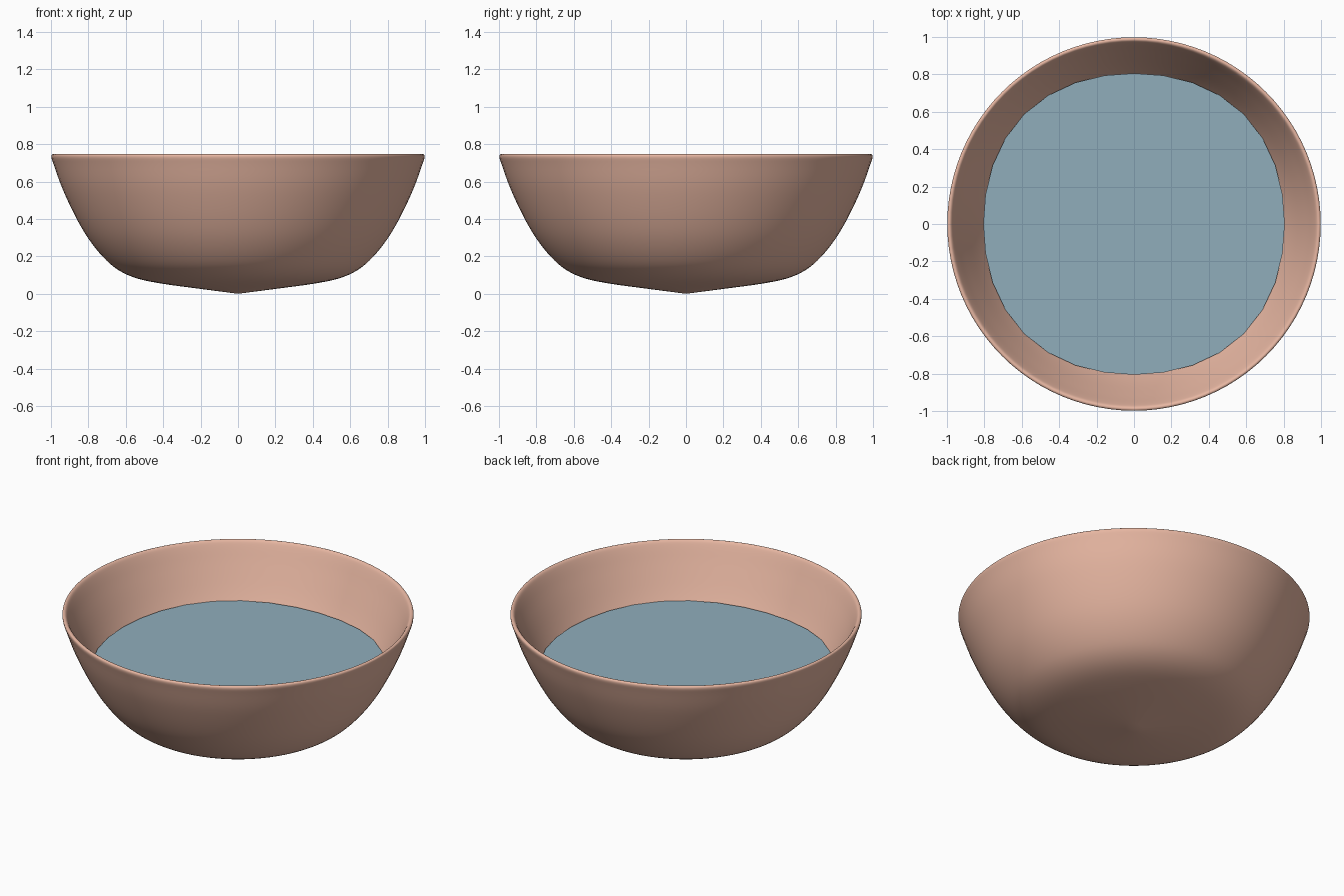
import bpy, bmesh, math
from mathutils import Vector

if "Cube" in bpy.data.objects:
    bpy.data.objects.remove(bpy.data.objects["Cube"])


def material(name, color):
    m = bpy.data.materials.new(name)
    m.diffuse_color = (*color, 1)
    m.use_nodes = True
    m.node_tree.nodes["Principled BSDF"].inputs["Base Color"].default_value = m.diffuse_color
    return m


def make_object(name, bm, mat):
    me = bpy.data.meshes.new(name)
    bm.to_mesh(me)
    bm.free()
    ob = bpy.data.objects.new(name, me)
    bpy.context.collection.objects.link(ob)
    me.materials.append(mat)
    return ob


def smooth_path(pts, steps=4):
    # Catmull-Rom curve through the profile points
    p = [Vector(q) for q in pts]
    p = [2 * p[0] - p[1]] + p + [2 * p[-1] - p[-2]]
    out = []
    for a, b, c, d in zip(p, p[1:], p[2:], p[3:]):
        for i in range(steps):
            t = i / steps
            out.append(0.5 * (2 * b + (c - a) * t + (2 * a - 5 * b + 4 * c - d) * t * t
                              + (3 * b - a - 3 * c + d) * t ** 3))
    return out + [p[-2]]


# Bowl: outer wall, rounded lip, inner wall, floor (radius, height)
outer = [(0, 0), (0.2, 0.026), (0.4, 0.053), (0.54, 0.082), (0.64, 0.127),
         (0.72, 0.195), (0.8, 0.295), (0.87, 0.415), (0.94, 0.565), (0.985, 0.69),
         (0.998, 0.73), (0.993, 0.745), (0.978, 0.742), (0.96, 0.71),
         (0.915, 0.61), (0.83, 0.435), (0.74, 0.295), (0.62, 0.185),
         (0.45, 0.125), (0, 0.075)]
bm = bmesh.new()
path = smooth_path(outer)
verts = [bm.verts.new((max(r, 0), 0, z)) for r, z in path]
edges = [bm.edges.new(e) for e in zip(verts, verts[1:])]
bmesh.ops.spin(bm, geom=verts + edges, cent=(0, 0, 0), axis=(0, 0, 1),
               angle=math.tau, steps=96, use_duplicate=False)
bmesh.ops.remove_doubles(bm, verts=bm.verts, dist=1e-4)
bmesh.ops.recalc_face_normals(bm, faces=bm.faces)
for f in bm.faces:
    f.smooth = True
make_object("bowl", bm, material("terracotta", (0.8, 0.47, 0.36)))

# Water: flat, slightly squarish 32-sided surface
bm = bmesh.new()
ring = []
for i in range(32):
    a = math.tau * i / 32
    r = 0.806 + 0.012 * (1 - math.cos(4 * a))
    ring.append(bm.verts.new((r * math.cos(a), r * math.sin(a), 0.435)))
bm.faces.new(ring)
make_object("water", bm, material("water_blue", (0.28, 0.42, 0.5)))
